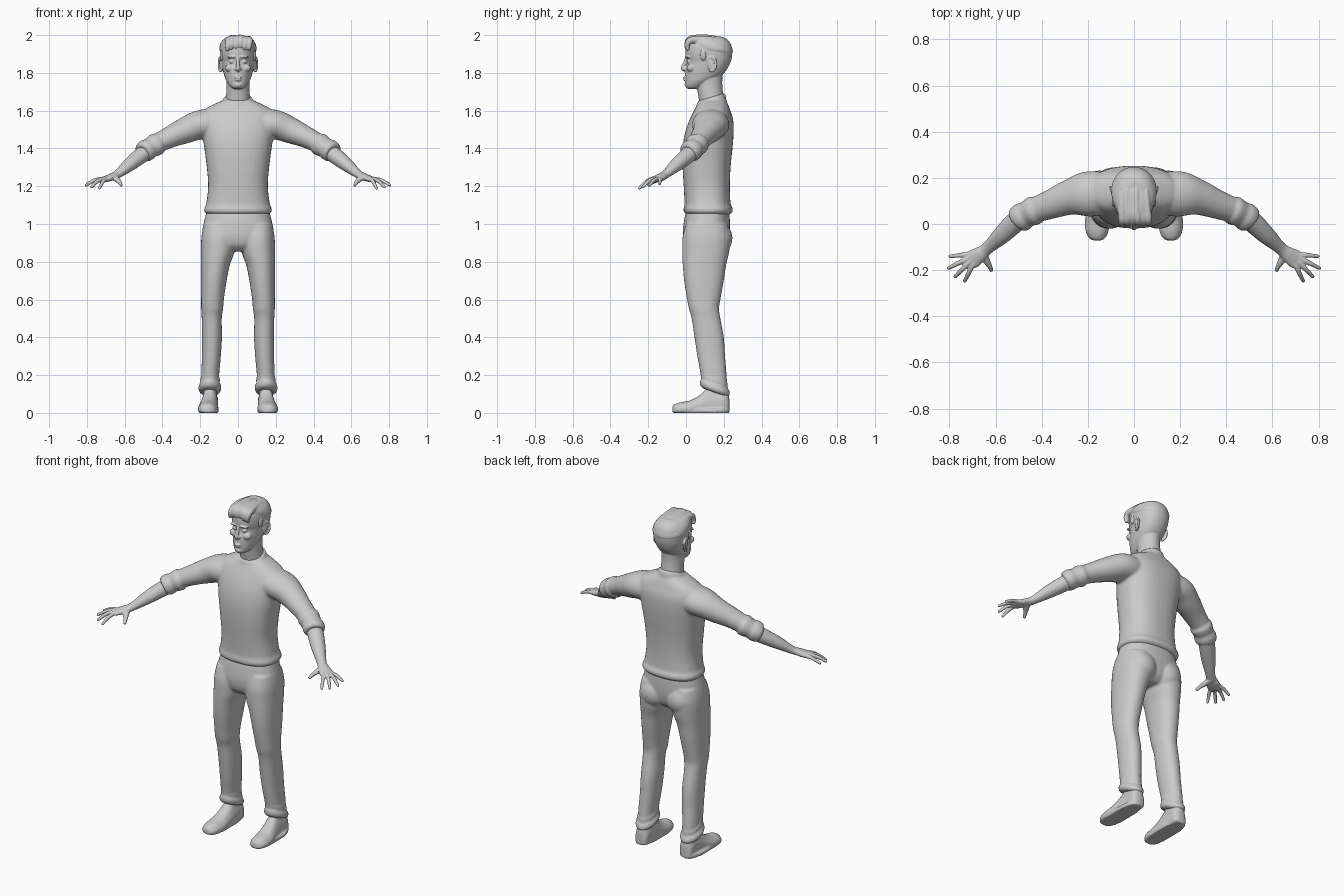
import bpy, bmesh
from math import sin, cos, pi, copysign
from mathutils import Vector, Matrix, Euler

SIDES = (-1, 1)


def dense(rows, k=5):
    """Catmull-Rom interpolation through rows of numbers."""
    out = []
    for i in range(len(rows) - 1):
        a, b = rows[max(i - 1, 0)], rows[i]
        c, d = rows[i + 1], rows[min(i + 2, len(rows) - 1)]
        for j in range(k):
            t = j / k
            out.append([.5 * (2 * q + (r - p) * t + (2 * p - 5 * q + 4 * r - s) * t * t
                              + (3 * q - p - 3 * r + s) * t ** 3) for p, q, r, s in zip(a, b, c, d)])
    return out + [list(rows[-1])]


def skin(bm, rings):
    vs = [[bm.verts.new(p) for p in r] for r in rings]
    n = len(vs[0])
    for a, b in zip(vs, vs[1:]):
        for i in range(n):
            bm.faces.new((a[i], a[(i + 1) % n], b[(i + 1) % n], b[i]))
    bm.faces.new(vs[0][::-1])
    bm.faces.new(vs[-1])


def stack(bm, rows, s=1, e=2.0, egg=0.0, tilt=0.0, n=40):
    """Horizontal rings: (z, centre x, half width, front y, back y)."""
    rings = []
    for z, cx, hx, yf, yb in dense(rows):
        ring = []
        for i in range(n):
            c, q = cos(2 * pi * i / n), sin(2 * pi * i / n)
            u, v = copysign(abs(c) ** (2 / e), c), copysign(abs(q) ** (2 / e), q)
            dy = v * (yb - yf) / 2
            ring.append(Vector((s * (cx + u * hx * (1 + egg * v)), (yf + yb) / 2 + dy, z + tilt * dy)))
        rings.append(ring)
    skin(bm, rings)


def tube(bm, rows, s=1, n=20):
    """Rings across a path: (x, y, z, side radius, up radius)."""
    rows = dense(rows)
    P = [Vector((s * r[0], r[1], r[2])) for r in rows]
    rings = []
    for i, r in enumerate(rows):
        t = (P[min(i + 1, len(P) - 1)] - P[max(i - 1, 0)]).normalized()
        ref = Vector((0, 0, 1)) if abs(P[-1].x - P[0].x) > .02 else Vector((1, 0, 0))
        a = t.cross(ref).normalized()
        b = a.cross(t)
        rings.append([P[i] + a * r[3] * cos(2 * pi * j / n) + b * r[4] * sin(2 * pi * j / n) for j in range(n)])
    skin(bm, rings)


def ball(bm, loc, size, rot=(0, 0, 0)):
    m = Matrix.Translation(loc) @ Euler(rot).to_matrix().to_4x4() @ Matrix.Diagonal((*size, 1))
    bmesh.ops.create_uvsphere(bm, u_segments=24, v_segments=14, radius=1, matrix=m)


def fuse(name, bm, voxel, smooth):
    """Blend the overlapping volumes into one smooth skin."""
    bmesh.ops.recalc_face_normals(bm, faces=bm.faces[:])
    me = bpy.data.meshes.new(name)
    bm.to_mesh(me)
    bm.free()
    ob = bpy.data.objects.new(name, me)
    bpy.context.collection.objects.link(ob)
    r = ob.modifiers.new("Remesh", 'REMESH')
    r.mode, r.voxel_size, r.use_smooth_shade = 'VOXEL', voxel, True
    m = ob.modifiers.new("Smooth", 'SMOOTH')
    m.factor, m.iterations = .5, smooth
    return ob


# Sweater: torso, hem, collar, sleeves with rolled cuffs
bm = bmesh.new()
stack(bm, [(1.05, 0, .160, .005, .230), (1.065, 0, .178, -.012, .246), (1.085, 0, .178, -.012, .246),
           (1.11, 0, .168, -.008, .236), (1.2, 0, .158, -.012, .232), (1.3, 0, .165, -.018, .236),
           (1.4, 0, .178, -.018, .246), (1.48, 0, .190, -.006, .252), (1.55, 0, .200, .018, .25),
           (1.6, 0, .185, .042, .235), (1.635, 0, .125, .060, .222), (1.655, 0, .08, .068, .21)], e=2.4)
stack(bm, [(1.63, 0, .085, .05, .215), (1.655, 0, .080, .056, .210), (1.668, 0, .074, .06, .205),
           (1.672, 0, .066, .066, .2)], tilt=.3)
for s in SIDES:
    tube(bm, [(.10, .13, 1.53, .09, .085), (.2, .13, 1.525, .098, .078), (.28, .115, 1.495, .077, .069),
              (.36, .085, 1.46, .063, .057), (.43, .06, 1.425, .055, .05)], s, 32)
    tube(bm, [(.412, .066, 1.432, .050, .047), (.428, .060, 1.424, .063, .060), (.450, .050, 1.411, .060, .057),
              (.464, .043, 1.403, .056, .053), (.482, .032, 1.392, .062, .058), (.502, .019, 1.379, .058, .054),
              (.508, .014, 1.375, .046, .043)], s, 32)
fuse("sweater", bm, .007, 4)

# Trousers: hips, seat, legs, bunched ankle cuffs
bm = bmesh.new()
stack(bm, [(1.09, 0, .16, .005, .228), (1.02, 0, .178, -.010, .232), (.95, 0, .19, -.017, .230),
           (.89, 0, .175, -.005, .215), (.855, 0, .10, .03, .18)], e=2.3)
for s in SIDES:
    ball(bm, (s * .088, .165, .925), (.088, .081, .09))
    stack(bm, [(1.0, .098, .084, .0, .22), (.93, .102, .092, -.018, .235), (.85, .108, .088, -.02, .228),
               (.78, .120, .076, -.017, .212), (.7, .128, .068, -.010, .2), (.6, .135, .060, .006, .182),
               (.55, .137, .058, .016, .175), (.5, .139, .053, .030, .182), (.4, .138, .053, .045, .2),
               (.3, .141, .050, .060, .207), (.2, .147, .047, .078, .215), (.15, .148, .045, .085, .218)], s, 2.2)
    stack(bm, [(.195, .147, .046, .080, .214), (.172, .148, .053, .077, .222), (.158, .148, .050, .080, .220),
               (.140, .149, .060, .074, .231), (.118, .149, .058, .076, .230), (.108, .149, .045, .09, .215)],
          s, tilt=-.35)
    ball(bm, (s * .136, .045, .57), (.042, .032, .055))
fuse("trousers", bm, .007, 4)

# Shoes: flat-soled rings along the foot, plus ankles
bm = bmesh.new()
for s in SIDES:
    rings = []
    for y, cx, hx, zt in dense([(-.072, .160, .012, .030), (-.062, .160, .034, .044), (-.03, .160, .050, .056),
                                (.02, .158, .054, .066), (.07, .154, .049, .092), (.11, .150, .045, .125),
                                (.16, .148, .043, .145), (.2, .148, .042, .14), (.222, .148, .034, .11),
                                (.23, .148, .014, .07)]):
        ring = []
        for i in range(28):
            c, q = cos(2 * pi * i / 28), sin(2 * pi * i / 28)
            z = zt * (.35 + .65 * q)
            ring.append(Vector((s * (cx + hx * copysign(abs(c) ** .75, c) * (1 if q < .3 else 1 - .15 * q)),
                                y, max(.004, z))))
        rings.append(ring)
    skin(bm, rings)
    stack(bm, [(.06, .148, .035, .11, .205), (.18, .148, .035, .10, .2)], s)
    stack(bm, [(.0, .156, .052, -.070, .228), (.018, .156, .054, -.073, .231), (.022, .156, .05, -.07, .228)],
          s, 2.6)
fuse("shoes", bm, .006, 2)

# Forearms and hands
bm = bmesh.new()
for s in SIDES:
    tube(bm, [(.43, .06, 1.42, .042, .042), (.5, .02, 1.372, .046, .043), (.57, -.045, 1.318, .040, .036),
              (.635, -.105, 1.265, .027, .022), (.67, -.133, 1.249, .034, .019), (.70, -.153, 1.238, .040, .016),
              (.725, -.168, 1.230, .032, .012)], s)
    for kx, ky, tx, ty, tz in ((.705, -.130, .797, -.140, 1.213), (.722, -.150, .803, -.191, 1.206),
                               (.718, -.170, .775, -.228, 1.196), (.700, -.180, .733, -.246, 1.190)):
        tube(bm, [(kx - .02, ky + .015, 1.242, .011, .011), (kx, ky, 1.238, .012, .012),
                  ((kx + tx) / 2, (ky + ty) / 2, (1.24 + tz) / 2 + .007, .0105, .0105),
                  (tx, ty, tz, .008, .008)], s, 12)
        ball(bm, (s * tx, ty, tz), (.008, .008, .008))
    tube(bm, [(.655, -.118, 1.25, .018, .016), (.645, -.15, 1.238, .018, .015), (.628, -.178, 1.222, .012, .012),
              (.616, -.204, 1.203, .008, .008)], s, 12)
fuse("arms_and_hands", bm, .004, 2)

# Head: neck, skull, face features, ears
bm = bmesh.new()
stack(bm, [(1.6, 0, .070, .075, .21), (1.66, 0, .064, .068, .2), (1.74, 0, .060, .055, .192),
           (1.8, 0, .062, .05, .195)])
stack(bm, [(1.714, 0, .020, .012, .06), (1.727, 0, .040, -.002, .085), (1.755, 0, .060, -.004, .13),
           (1.785, 0, .072, -.006, .186), (1.82, 0, .081, -.003, .218), (1.858, 0, .088, .006, .236),
           (1.885, 0, .092, -.002, .243), (1.92, 0, .094, -.003, .245), (1.955, 0, .088, .003, .236),
           (1.98, 0, .068, .025, .215), (1.992, 0, .040, .06, .185)], e=2.15, egg=.1)
tube(bm, [(0, .004, 1.885, .009, .008), (0, -.004, 1.86, .008, .009), (0, -.014, 1.835, .010, .011),
          (0, -.016, 1.822, .011, .011), (0, -.005, 1.812, .008, .008)], n=14)
ball(bm, (0, -.010, 1.774), (.021, .006, .005))
ball(bm, (0, -.008, 1.763), (.018, .006, .005))
ball(bm, (0, .008, 1.736), (.022, .016, .015))
for s in SIDES:
    ball(bm, (s * .012, -.006, 1.821), (.008, .011, .008))
    ball(bm, (s * .033, .016, 1.859), (.014, .013, .010))
    ball(bm, (s * .034, .006, 1.884), (.027, .011, .006), (0, s * .12, s * .25))
    ball(bm, (s * .045, .025, 1.825), (.024, .022, .02))
    ball(bm, (s * .088, .130, 1.845), (.010, .020, .034), (.2, 0, s * -.3))
    rim = [(s * (.093 + .008 * sin(a)), .134 + .025 * sin(a), 1.846 + .036 * cos(a))
           for a in [-.9 + i * .32 for i in range(14)]]
    for p in rim:
        ball(bm, p, (.0065, .0075, .0075))
fuse("head", bm, .004, 2)

# Hair: side layer and swept-back locks
bm = bmesh.new()
stack(bm, [(1.905, 0, .088, .035, .242), (1.925, 0, .098, .022, .248), (1.955, 0, .093, .008, .24),
           (1.98, 0, .074, .015, .222), (1.993, 0, .045, .045, .19), (1.996, 0, .02, .08, .15)],
      egg=.08, tilt=-.1)
for i in range(6):
    x = -.058 + i * .0232
    dz = -2.5 * x * x + .004 * (i % 2)
    tube(bm, [(x, .012, 1.925 + dz, .010, .010), (x + .003, .006, 1.95 + dz, .015, .013),
              (x + .005, .022, 1.976 + dz, .017, .016), (x, .08, 1.982 + dz, .018, .014),
              (x * .9, .15, 1.978 + dz, .016, .014), (x * .8, .2, 1.955 + dz, .01, .01)], n=14)
for s in SIDES:
    ball(bm, (s * .085, .092, 1.895), (.012, .018, .032))
fuse("hair", bm, .0045, 3)
